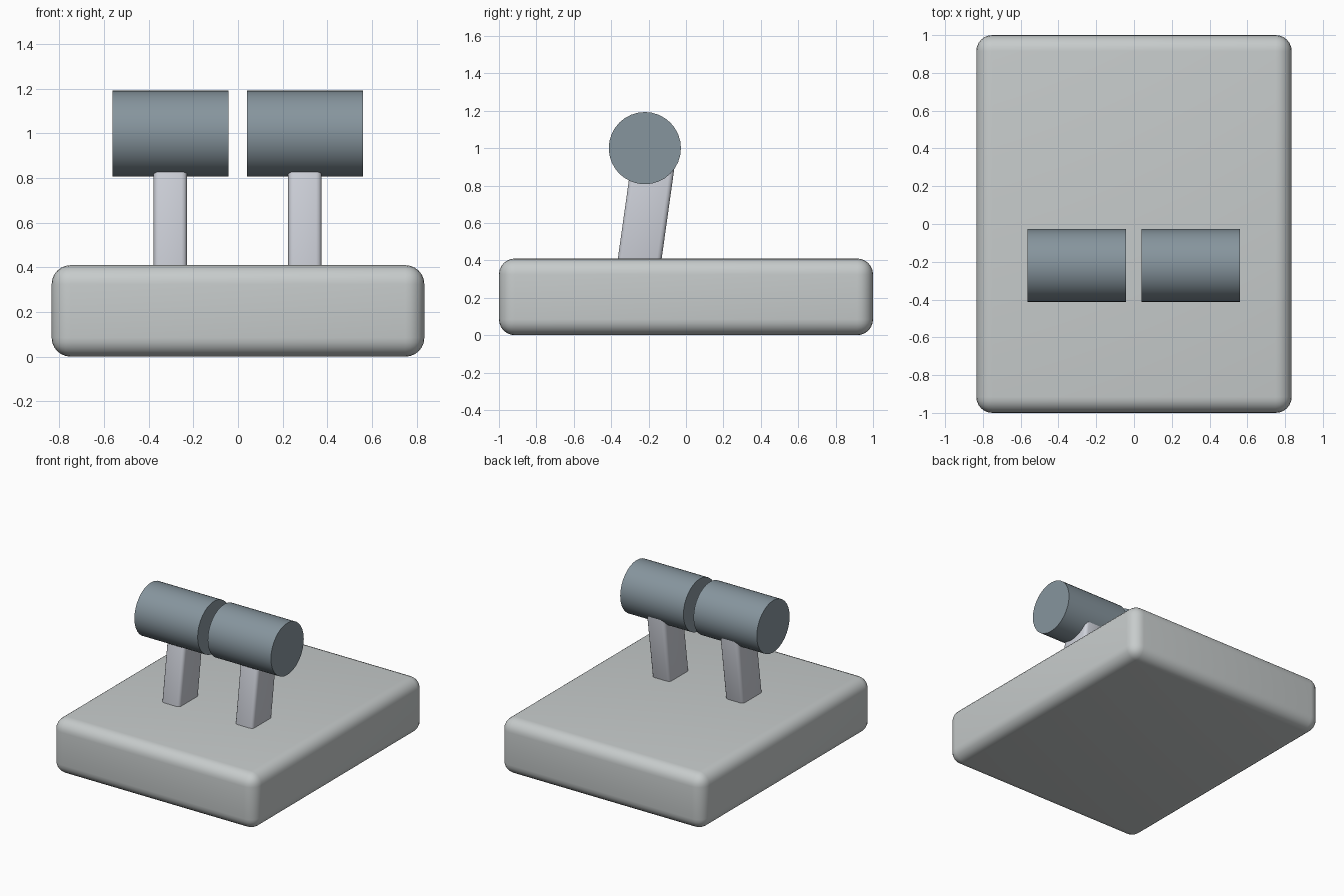
import bpy
from math import radians

if "Cube" in bpy.data.objects:
    bpy.data.objects.remove(bpy.data.objects["Cube"])


def material(name, rgb):
    m = bpy.data.materials.new(name)
    m.diffuse_color = (*rgb, 1)
    m.use_nodes = True
    m.node_tree.nodes["Principled BSDF"].inputs["Base Color"].default_value = m.diffuse_color
    return m


def finish(ob, name, mat):
    ob.name = name
    ob.data.materials.append(mat)
    bpy.ops.object.shade_smooth_by_angle(angle=radians(40))


def rounded_box(name, loc, size, bevel, segments, mat, tilt=0):
    bpy.ops.mesh.primitive_cube_add(size=1, location=loc)
    ob = bpy.context.object
    ob.scale = size
    bpy.ops.object.transform_apply(location=False, rotation=False, scale=True)
    ob.rotation_euler.x = tilt
    mod = ob.modifiers.new("rounding", "BEVEL")
    mod.width = bevel
    mod.segments = segments
    bpy.ops.object.modifier_apply(modifier=mod.name)
    finish(ob, name, mat)


base_mat = material("base_grey", (0.57, 0.60, 0.60))
post_mat = material("post_grey", (0.62, 0.64, 0.70))
roller_mat = material("roller_slate", (0.24, 0.30, 0.34))

# Base slab
rounded_box("base", (0, 0, 0.205), (1.67, 2.0, 0.41), 0.085, 6, base_mat)

for side, x in (("left", -0.303), ("right", 0.30)):
    # Leaning post, sunk into the base and the roller
    rounded_box(f"{side}_post", (x, -0.212, 0.66), (0.15, 0.232, 0.64),
                0.025, 3, post_mat, tilt=radians(-8))
    # Horizontal roller
    bpy.ops.mesh.primitive_cylinder_add(vertices=32, radius=0.193, depth=0.52,
                                        location=(x, -0.22, 1.0),
                                        rotation=(0, radians(90), 0))
    finish(bpy.context.object, f"{side}_roller", roller_mat)
